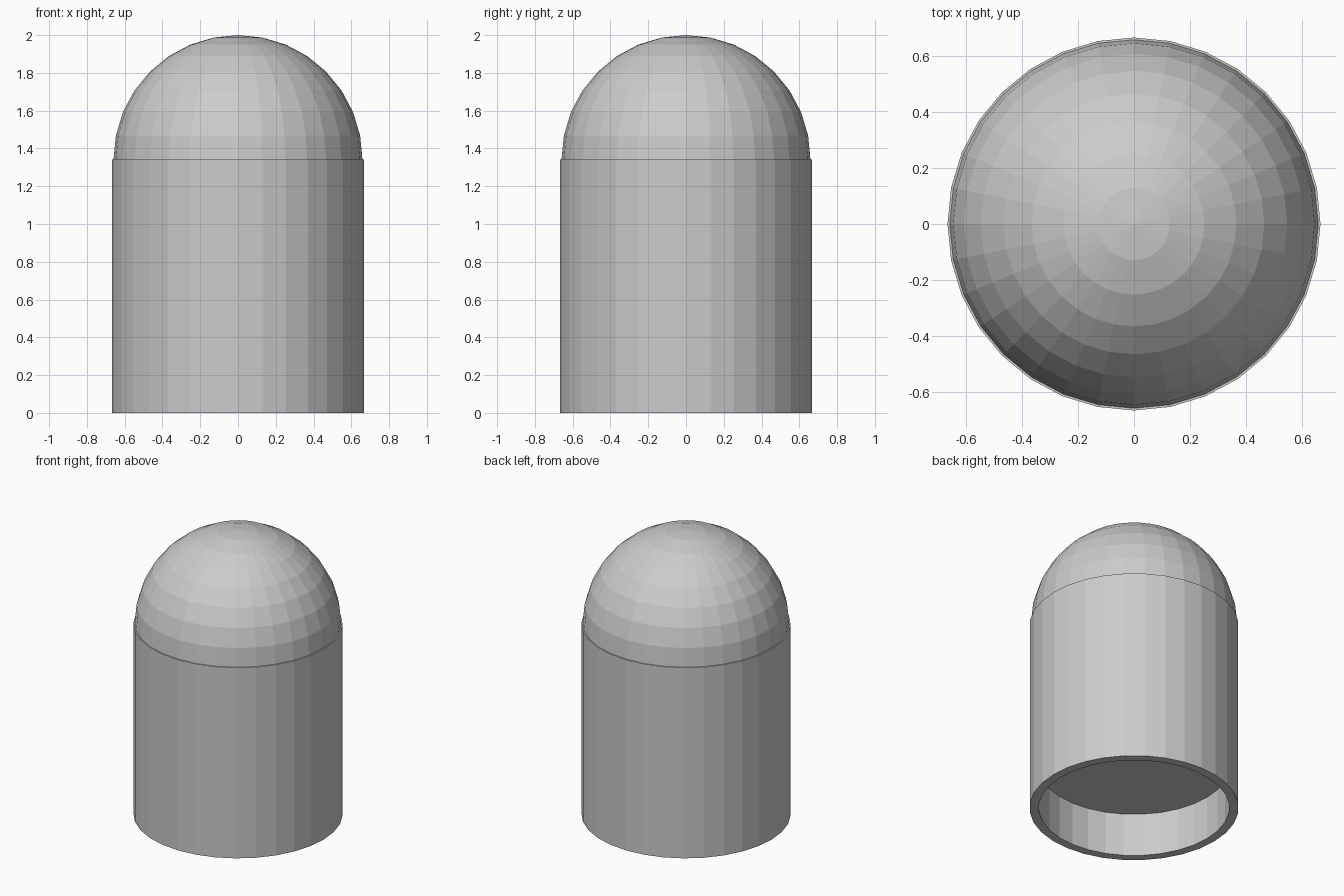
import bpy, bmesh
from math import sin, cos, pi

if "Cube" in bpy.data.objects:
    bpy.data.objects.remove(bpy.data.objects["Cube"])

SEGMENTS = 32


def lathe(name, profile):
    """Revolve (radius, z) points about z; zero radius makes a pole."""
    bm = bmesh.new()
    rings = []
    for r, z in profile:
        count = SEGMENTS if r > 1e-6 else 1
        rings.append([bm.verts.new((r * cos(2 * pi * i / SEGMENTS),
                                    r * sin(2 * pi * i / SEGMENTS), z))
                      for i in range(count)])
    for a, b in zip(rings, rings[1:]):
        for i in range(SEGMENTS):
            j = (i + 1) % SEGMENTS
            corners = [a[i % len(a)], a[j % len(a)], b[j % len(b)], b[i % len(b)]]
            bm.faces.new(list(dict.fromkeys(corners)))
    bmesh.ops.recalc_face_normals(bm, faces=bm.faces)
    mesh = bpy.data.meshes.new(name)
    bm.to_mesh(mesh)
    bm.free()
    obj = bpy.data.objects.new(name, mesh)
    bpy.context.collection.objects.link(obj)
    return obj


# Cylindrical body with a shallow round recess underneath
lathe("body", [(0, 0.303), (0.608, 0.303), (0.608, 0), (0.667, 0),
               (0.667, 1.341), (0, 1.341)])

# Faceted dome, slightly narrower than the body so a thin ledge shows
R, BASE = 0.659, 1.341
dome = [(R * cos(pi / 2 * k / 8), BASE + R * sin(pi / 2 * k / 8)) for k in range(8)]
lathe("dome", dome + [(0, BASE + R)])
